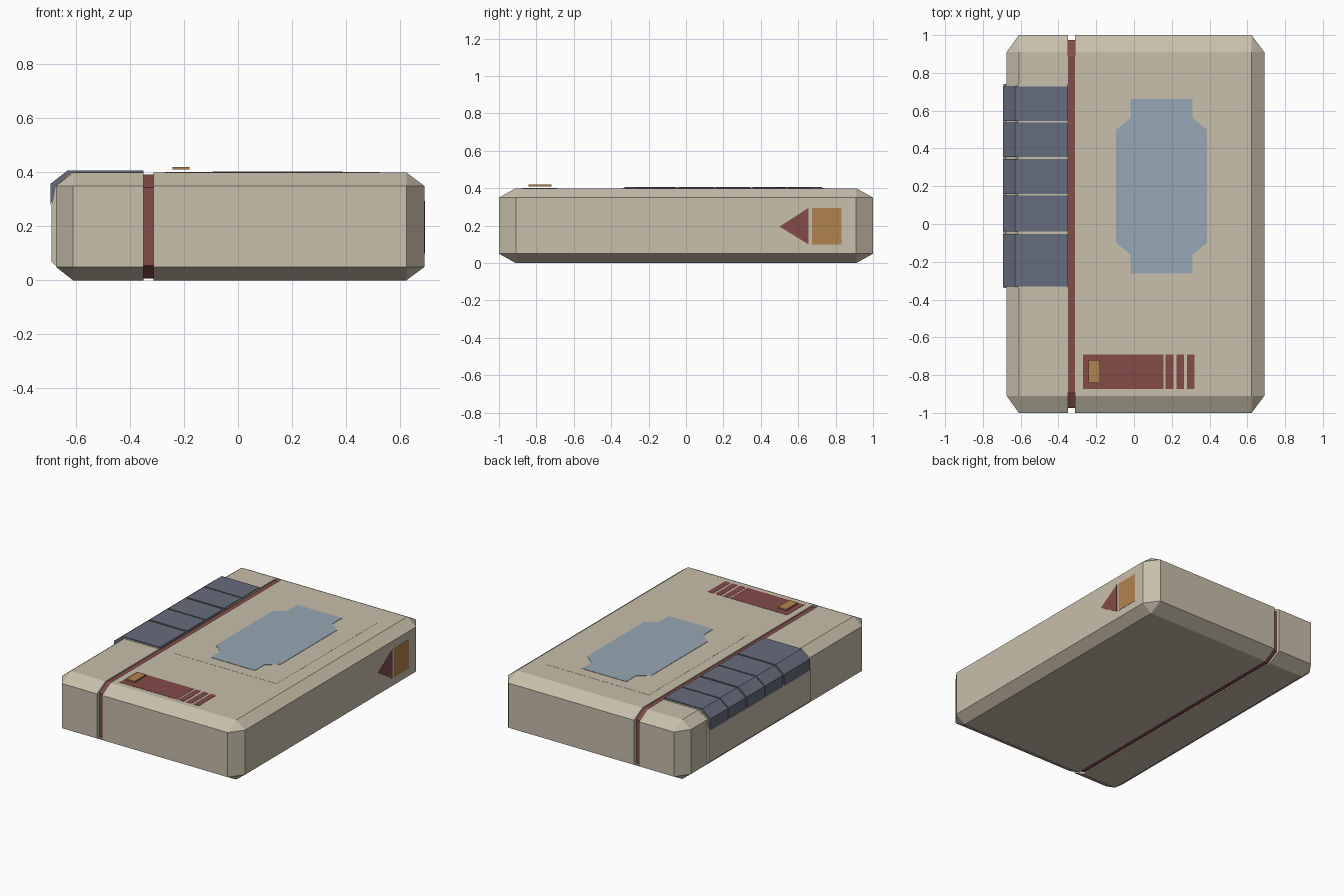
import bpy, bmesh
from mathutils import Vector

if "Cube" in bpy.data.objects:
    bpy.data.objects.remove(bpy.data.objects["Cube"])

PALETTE = {
    "beige": (0.58, 0.52, 0.41, 1),
    "red": (0.23, 0.07, 0.065, 1),
    "slate": (0.13, 0.15, 0.20, 1),
    "ochre": (0.44, 0.23, 0.08, 1),
    "blue": (0.31, 0.39, 0.46, 1),
}
MATS = {}
for key, col in PALETTE.items():
    MATS[key] = bpy.data.materials.new(key)
    MATS[key].diffuse_color = col


def finish(name, bm, colour):
    bmesh.ops.recalc_face_normals(bm, faces=bm.faces[:])
    mesh = bpy.data.meshes.new(name)
    bm.to_mesh(mesh)
    bm.free()
    mesh.materials.append(MATS[colour])
    ob = bpy.data.objects.new(name, mesh)
    bpy.context.collection.objects.link(ob)
    return ob


def prism(name, pts, offset, colour):
    """Extrude a closed 3D outline along an offset vector."""
    bm = bmesh.new()
    face = bm.faces.new([bm.verts.new(p) for p in pts])
    new = bmesh.ops.extrude_face_region(bm, geom=[face], use_keep_orig=True)["geom"]
    bmesh.ops.translate(bm, vec=Vector(offset),
                        verts=[v for v in new if isinstance(v, bmesh.types.BMVert)])
    return finish(name, bm, colour)


def plate(name, x0, x1, y0, y1, z0, z1, colour):
    pts = [(x0, y0, z0), (x1, y0, z0), (x1, y1, z0), (x0, y1, z0)]
    return prism(name, pts, (0, 0, z1 - z0), colour)


def shell(name, x_seam, x_flat, x_out, colour):
    """Body half: square at the seam, chamfered on every other edge."""
    bm = bmesh.new()
    for sy in (-1, 1):
        for z_out, z_in in ((0.0, 0.05), (0.4, 0.35)):
            for p in ((x_seam, sy * 0.91, z_out), (x_seam, sy, z_in),
                      (x_flat, sy * 0.91, z_out), (x_flat, sy, z_in),
                      (x_out, sy * 0.91, z_in)):
                bm.verts.new(p)
    bmesh.ops.convex_hull(bm, input=bm.verts[:])
    bmesh.ops.dissolve_limit(bm, angle_limit=0.01, verts=bm.verts[:], edges=bm.edges[:])
    return finish(name, bm, colour)


# Two body halves either side of the seam
shell("main_body", -0.313, 0.623, 0.69, "beige")
shell("spine_body", -0.35, -0.61, -0.674, "beige")

# Recessed red seam band
band = [(-0.89, 0.008), (0.89, 0.008), (0.975, 0.055), (0.975, 0.345),
        (0.89, 0.393), (-0.89, 0.393), (-0.975, 0.345), (-0.975, 0.055)]
prism("seam_band", [(-0.352, y, z) for y, z in band], (0.041, 0, 0), "red")

# Grip base wrapped around the spine side
base = [(-0.35, 0.402), (-0.615, 0.402), (-0.678, 0.345), (-0.69, 0.28),
        (-0.69, 0.068), (-0.61, 0.001), (-0.35, 0.001)]
prism("grip_base", [(x, -0.34, z) for x, z in base], (0, 1.08, 0), "beige")

# Grip ribs
rib = [(-0.35, 0.408), (-0.63, 0.408), (-0.694, 0.358), (-0.694, 0.28),
       (-0.67, 0.34), (-0.61, 0.39), (-0.35, 0.39)]
for i, (y0, y1) in enumerate(((-0.33, -0.053), (-0.04, 0.15), (0.158, 0.343),
                              (0.355, 0.537), (0.545, 0.728))):
    prism(f"grip_rib_{i + 1}", [(x, y0, z) for x, z in rib], (0, y1 - y0, 0), "slate")

# Screen surround and notched screen
plate("screen_surround", -0.24, 0.525, -0.34, 0.737, 0.395, 0.4008, "beige")
half = [(0.165, -0.462), (0.165, -0.36), (0.24, -0.30),
        (0.24, 0.30), (0.165, 0.36), (0.165, 0.462)]
outline = half + [(-x, y) for x, y in reversed(half)]
prism("screen", [(0.146 + x, 0.2 + y, 0.395) for x, y in outline], (0, 0, 0.008), "blue")

# Label block, its stripes and the small button
for i, (x0, x1) in enumerate(((-0.27, 0.155), (0.167, 0.208), (0.225, 0.265), (0.28, 0.32))):
    plate(f"label_bar_{i + 1}", x0, x1, -0.873, -0.69, 0.395, 0.4015, "red")
plate("button", -0.242, -0.18, -0.842, -0.72, 0.41, 0.42, "ochre")

# Arrow marker on the right side
prism("arrow_head", [(0.685, 0.5, 0.195), (0.685, 0.655, 0.1), (0.685, 0.655, 0.295)],
      (0.0065, 0, 0), "red")
plate("arrow_block", 0.685, 0.6915, 0.673, 0.832, 0.1, 0.295, "ochre")

for m in bpy.data.materials:
    if m.users and not m.is_grease_pencil:
        m.use_nodes = True
        m.node_tree.nodes["Principled BSDF"].inputs["Base Color"].default_value = m.diffuse_color
